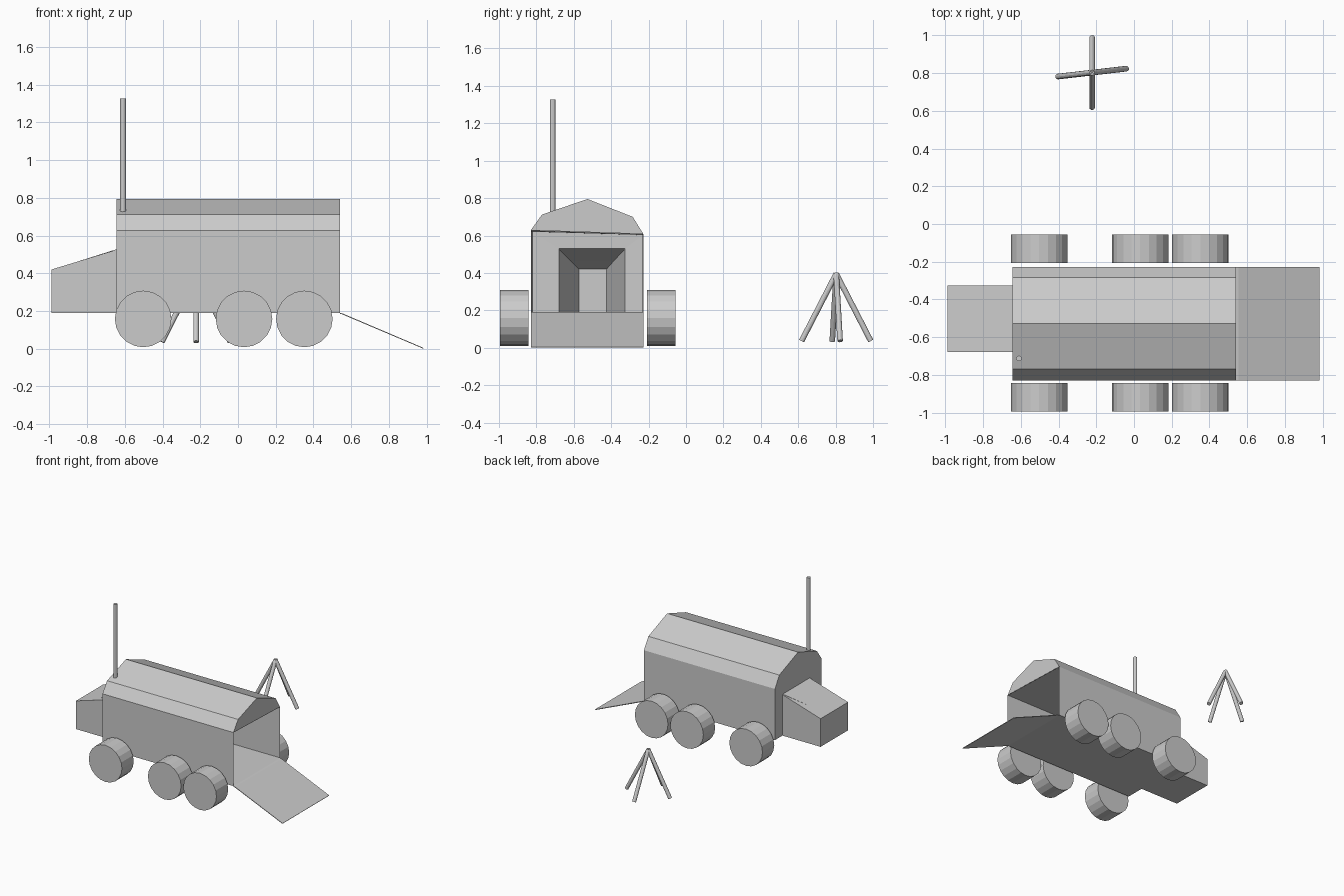
import bpy, bmesh, math
from mathutils import Vector

if "Cube" in bpy.data.objects:
    bpy.data.objects.remove(bpy.data.objects["Cube"])


def mesh_object(name, bm):
    me = bpy.data.meshes.new(name)
    bm.to_mesh(me)
    bm.free()
    ob = bpy.data.objects.new(name, me)
    bpy.context.collection.objects.link(ob)
    return ob


def loft(bm, rings):
    """Skin closed rings of equal length; returns the vertex rings."""
    rows = [[bm.verts.new(p) for p in ring] for ring in rings]
    n = len(rows[0])
    for a, b in zip(rows, rows[1:]):
        for i in range(n):
            j = (i + 1) % n
            bm.faces.new((a[i], a[j], b[j], b[i]))
    return rows


def rod(name, start, end, radius, sides):
    start, end = Vector(start), Vector(end)
    d = end - start
    bpy.ops.mesh.primitive_cylinder_add(vertices=sides, radius=radius, depth=d.length,
                                        location=(start + end) / 2,
                                        rotation=d.to_track_quat('Z', 'Y').to_euler())
    bpy.context.object.name = name


# Body shell: roofed profile run along x, rear open below the gable
X0, X1, FLOOR = -0.645, 0.54, 0.19
profile = [(-0.83, FLOOR), (-0.83, 0.628), (-0.77, 0.712), (-0.527, 0.795),
           (-0.285, 0.70), (-0.228, 0.608), (-0.228, FLOOR)]
bm = bmesh.new()
front, rear = loft(bm, [[(x, y, z) for y, z in profile] for x in (X0, X1)])
bm.faces.new(front)
bm.faces.new(rear[1:6])
bmesh.ops.recalc_face_normals(bm, faces=bm.faces)
mesh_object("body_shell", bm)

# Interior lining: cargo bay, bulkhead, then the narrowing cab space
bay = [  # x, left y, right y, left top, right top
    (X1, -0.829, -0.229, 0.627, 0.607),
    (X0 + 0.01, -0.822, -0.232, 0.62, 0.603),
    (X0 + 0.008, -0.68, -0.327, 0.53, 0.53),
    (-0.985, -0.572, -0.425, 0.42, 0.42)]
bm = bmesh.new()
rows = loft(bm, [[(x, a, FLOOR + 0.002), (x, a, za), (x, b, zb), (x, b, FLOOR + 0.002)]
                 for x, a, b, za, zb in bay])
bm.faces.new(rows[-1])
mesh_object("interior_lining", bm)

# Cab with sloping top
cab = [(-0.99, FLOOR), (-0.99, 0.42), (X0, 0.525), (X0, FLOOR)]
bm = bmesh.new()
a, b = loft(bm, [[(x, y, z) for x, z in cab] for y in (-0.68, -0.325)])
bm.faces.new(a)
bm.faces.new(b)
# the cab opens into the bay
back = [f for f in bm.faces if all(abs(v.co.x - X0) < 1e-4 for v in f.verts)]
bmesh.ops.delete(bm, geom=back, context='FACES_ONLY')
bmesh.ops.recalc_face_normals(bm, faces=bm.faces)
mesh_object("cab", bm)
# cut the bulkhead of the shell where the cab joins
shell = bpy.data.objects["body_shell"].data
bm = bmesh.new()
bm.from_mesh(shell)
cap = [f for f in bm.faces if all(abs(v.co.x - X0) < 1e-4 for v in f.verts)]
bmesh.ops.delete(bm, geom=cap, context='FACES_ONLY')
hole = [(-0.68, FLOOR), (-0.68, 0.525), (-0.325, 0.525), (-0.325, FLOOR)]
h = [bm.verts.new((X0, y, z)) for y, z in hole]
bm.verts.ensure_lookup_table()
p = bm.verts[:7]
for f in ((p[0], h[0], h[1], p[1]), (p[1], h[1], h[2], p[5]),
          (p[5], h[2], h[3], p[6]), p[1:6]):
    bm.faces.new(f)
bmesh.ops.recalc_face_normals(bm, faces=bm.faces)
bm.to_mesh(shell)
bm.free()

# Rear loading ramp
ramp = [(X1, 0.19), (0.555, 0.187), (0.985, 0.004), (0.983, 0.0), (0.553, 0.182), (X1, 0.186)]
bm = bmesh.new()
a, b = loft(bm, [[(x, y, z) for x, z in ramp] for y in (-0.83, -0.228)])
bm.faces.new(a)
bm.faces.new(b)
bmesh.ops.recalc_face_normals(bm, faces=bm.faces)
mesh_object("ramp", bm)

# Six wheels
for side, y0 in (("right", -0.995), ("left", -0.208)):
    for i, x in enumerate((-0.503, 0.032, 0.352)):
        rod(f"wheel_{side}_{i + 1}", (x, y0, 0.158), (x, y0 + 0.152, 0.158), 0.15, 20)

# Antenna
rod("antenna", (-0.61, -0.713, 0.725), (-0.61, -0.713, 1.328), 0.015, 12)

# Four-legged stand beside the vehicle
apex = Vector((-0.222, 0.803, 0.395))
for i, (dx, dy) in enumerate(((0, -0.185), (0, 0.185), (-0.182, -0.021), (0.182, 0.021))):
    rod(f"stand_leg_{i + 1}", apex, (apex.x + dx, apex.y + dy, 0.036), 0.015, 12)
